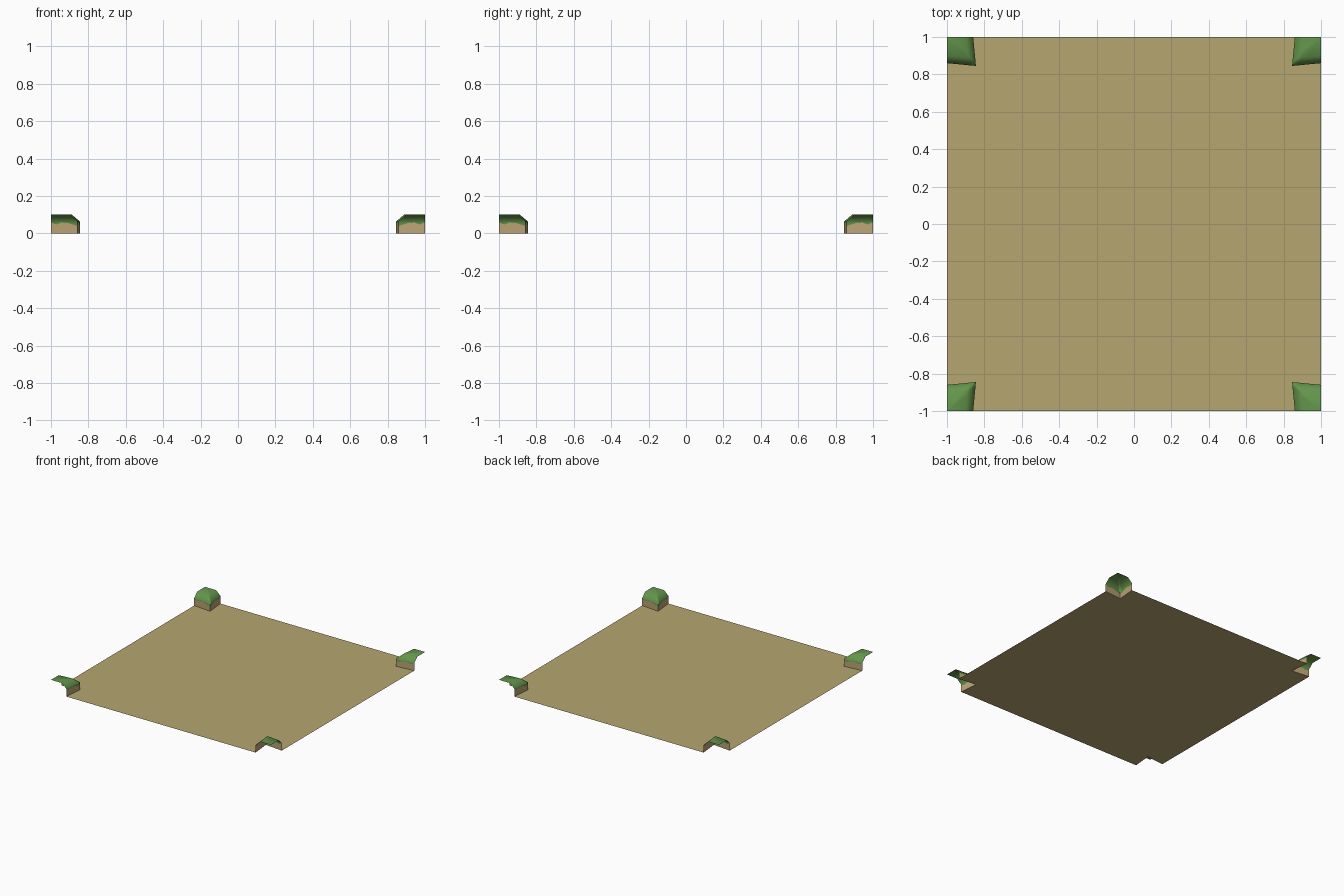
import bpy, bmesh, math
from mathutils import Vector, Matrix

if "Cube" in bpy.data.objects:
    bpy.data.objects.remove(bpy.data.objects["Cube"])


def material(name, rgb):
    m = bpy.data.materials.new(name)
    m.diffuse_color = (*rgb, 1)
    m.use_nodes = True
    m.node_tree.nodes["Principled BSDF"].inputs["Base Color"].default_value = m.diffuse_color
    return m


GROUND = material("sand_ground", (0.462, 0.381, 0.160))
DIRT = material("dirt", (0.51, 0.376, 0.185))
GRASS = material("grass", (0.127, 0.305, 0.072))


def make_object(name, bm, mats):
    me = bpy.data.meshes.new(name)
    bm.to_mesh(me)
    bm.free()
    for m in mats:
        me.materials.append(m)
    ob = bpy.data.objects.new(name, me)
    bpy.context.collection.objects.link(ob)
    return ob


# Notch outline at one corner of the tile
START, INNER, END = Vector((0.86, 1)), Vector((0.845, 0.845)), Vector((1, 0.86))
CORNER = Vector((1, 1))

# Flat ground with a notch at each corner
bm = bmesh.new()
ring = []
for k in range(4):
    rot = Matrix.Rotation(-k * math.pi / 2, 2)
    for p in (START, INNER, END):
        ring.append(bm.verts.new((*(rot @ p), 0)))
face = bm.faces.new(ring)
face.normal_update()
if face.normal.z < 0:
    face.normal_flip()
bmesh.ops.triangulate(bm, faces=[face])
make_object("ground", bm, [GROUND])

# Ragged lower edge of the grass along one wall: (fraction, height)
DRIP = [(0, 0.058), (0.18, 0.047), (0.36, 0.057), (0.55, 0.056),
        (0.72, 0.049), (0.88, 0.040), (1, 0.046)]


def raised_corner(name, k):
    cols = [(START.lerp(INNER, t), z) for t, z in DRIP]
    cols += [(END.lerp(INNER, t), z) for t, z in reversed(DRIP[:-1])]
    bm = bmesh.new()
    rows = [
        [bm.verts.new((*p, 0)) for p, z in cols],
        [bm.verts.new((*p, z)) for p, z in cols],
        [bm.verts.new((*p, 0.063)) for p, z in cols],
        [bm.verts.new((*p.lerp(CORNER, 0.28), 0.1)) for p, z in cols],
    ]
    for r in range(3):
        for i in range(len(cols) - 1):
            f = bm.faces.new((rows[r][i], rows[r][i + 1],
                              rows[r + 1][i + 1], rows[r + 1][i]))
            f.material_index = 0 if r == 0 else 1
            f.smooth = r > 0
    # Grass top out to the tile corner
    top = bm.faces.new(rows[3] + [bm.verts.new((*CORNER, 0.1))])
    top.material_index = 1
    top.smooth = True
    # Keep the upright corner crisp
    mid = len(DRIP) - 1
    for r in range(2):
        bm.edges.get((rows[r][mid], rows[r + 1][mid])).smooth = False
    bmesh.ops.rotate(bm, verts=bm.verts,
                     matrix=Matrix.Rotation(-k * math.pi / 2, 3, 'Z'))
    make_object(name, bm, [DIRT, GRASS])


for k, name in enumerate(("back_right", "front_right", "front_left", "back_left")):
    raised_corner(name + "_corner", k)
